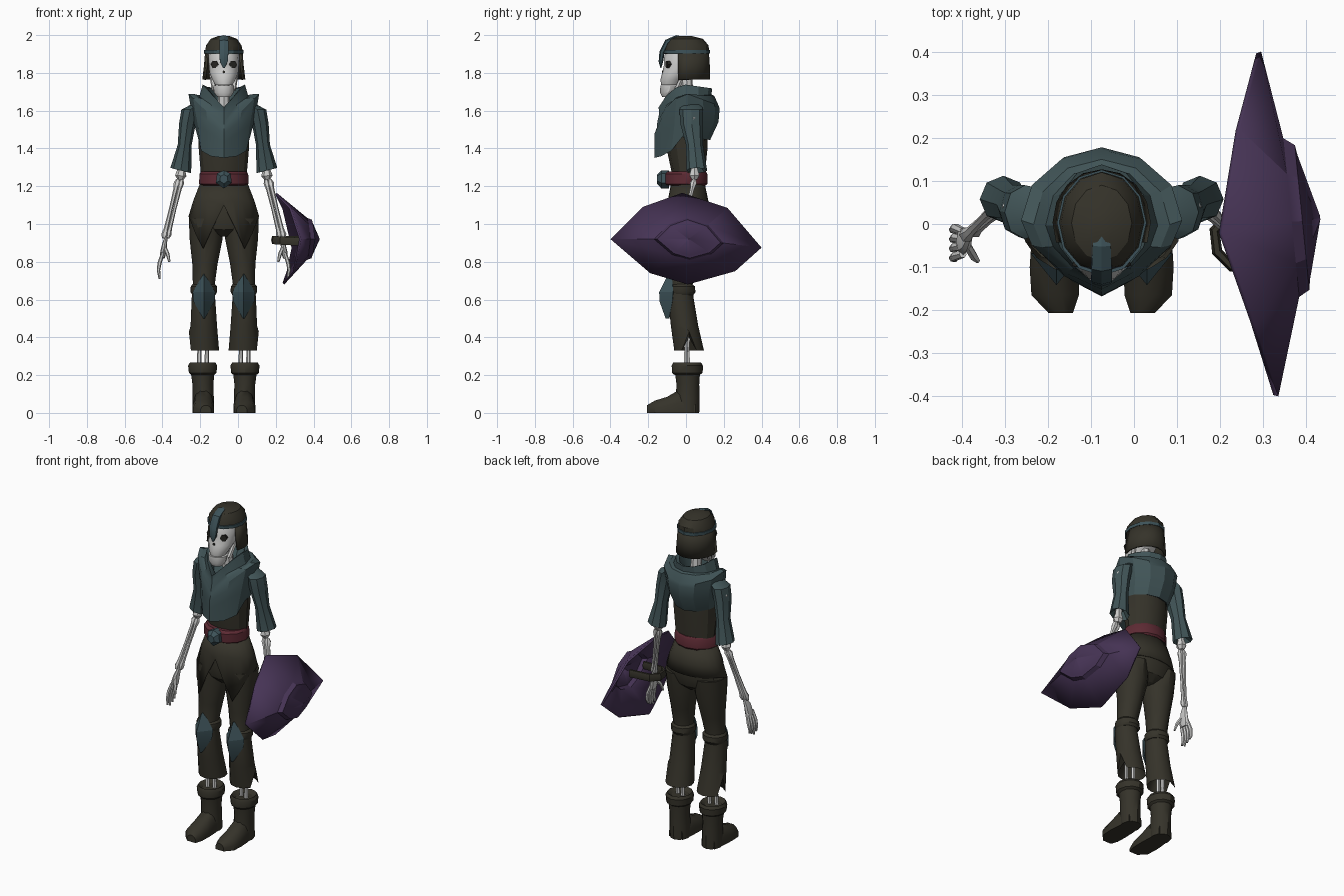
import bpy, bmesh, math
from mathutils import Vector

CX = -0.075  # body centre line


def material(name, rgb):
    m = bpy.data.materials.new(name)
    m.diffuse_color = (*rgb, 1)
    return m


BROWN = material("dark leather", (0.036, 0.033, 0.023))
TEAL = material("teal cloth", (0.053, 0.090, 0.096))
STEEL = material("blue steel", (0.047, 0.086, 0.100))
RED = material("red belt", (0.108, 0.023, 0.033))
PURPLE = material("purple shield", (0.062, 0.034, 0.092))
BONE = material("bone", (0.62, 0.62, 0.61))
BLACK = material("dark sockets", (0.018, 0.017, 0.014))


def ring(cx, y0, y1, z, rx, n=12, dz=None, point=0):
    """Horizontal ellipse starting at the front; dz(cos, sin, k) bends its height, point sharpens the front."""
    pts = []
    for k in range(n):
        a = 2 * math.pi * k / n - math.pi / 2
        c, s = math.cos(a), math.sin(a)
        sy = s + point * (abs(c) - 1 - s) if s < -.01 else s
        pts.append(Vector((cx + rx * c, (y0 + y1) / 2 + (y1 - y0) / 2 * sy,
                           z + (dz(c, s, k) if dz else 0))))
    return pts


def tube(pts, radii, n=6, ref=(0, 1, 0), flat=1.0):
    """Rings along a path."""
    pts = [Vector(p) for p in pts]
    rows = []
    for i, p in enumerate(pts):
        d = (pts[min(i + 1, len(pts) - 1)] - pts[max(i - 1, 0)]).normalized()
        u = d.cross(Vector(ref)).normalized()
        v = d.cross(u)
        rows.append([p + radii[i] * (math.cos(t) * u * flat + math.sin(t) * v)
                     for t in (2 * math.pi * k / n for k in range(n))])
    return rows


def bone(p, q, r):
    """Long bone with thicker ends."""
    p, q = Vector(p), Vector(q)
    return tube([p.lerp(q, t) for t in (0, .06, .16, .5, .84, .94, 1)],
                [r * f for f in (.8, 1.5, 1, .8, 1, 1.5, .8)])


def part(name, mat, lofts, mirror=False, closed=True, cap=True, thick=0, angle=32):
    """Skin every loft in one object, mirrored over the body if asked."""
    bm = bmesh.new()
    for rows in lofts:
        for sx in ((1, -1) if mirror else (1,)):
            vs = [[bm.verts.new((sx * p.x + CX, p.y, p.z)) for p in r] for r in rows]
            n = len(rows[0])
            for a, b in zip(vs, vs[1:]):
                for k in range(n if closed else n - 1):
                    j = (k + 1) % n
                    bm.faces.new((a[k], a[j], b[j], b[k]))
            if cap and closed:
                bm.faces.new(vs[0])
                bm.faces.new(vs[-1])
    bmesh.ops.remove_doubles(bm, verts=bm.verts, dist=1e-5)
    bmesh.ops.recalc_face_normals(bm, faces=bm.faces)
    me = bpy.data.meshes.new(name)
    bm.to_mesh(me)
    bm.free()
    me.materials.append(mat)
    ob = bpy.data.objects.new(name, me)
    bpy.context.collection.objects.link(ob)
    bpy.ops.object.select_all(action='DESELECT')
    ob.select_set(True)
    bpy.context.view_layer.objects.active = ob
    bpy.ops.object.shade_smooth_by_angle(angle=math.radians(angle))
    if thick:
        m = ob.modifiers.new("thickness", 'SOLIDIFY')
        m.thickness, m.offset = thick, -1
    return ob


# skull, jaw, neck
part("skull", BONE, [[ring(0, -.132, -.03, 1.735, .045), ring(0, -.135, -.01, 1.765, .062),
                      ring(0, -.126, .03, 1.80, .076), ring(0, -.116, .08, 1.845, .08),
                      ring(0, -.115, .10, 1.89, .083), ring(0, -.07, .07, 1.96, .06)]])
part("jaw", BONE, [[ring(0, -.125, -.07, 1.672, .034), ring(0, -.137, -.045, 1.695, .052),
                    ring(0, -.136, -.03, 1.732, .055)]])
part("jaw_hinge", BONE, [tube([(.05, -.05, 1.71), (.066, -.01, 1.80)], [.014, .012])], mirror=True)
part("neck", BONE, [tube([(0, .02, 1.5), (0, .0, 1.82)], [.032, .03], 8)])
part("eye_sockets", BLACK, [tube([(.034, -.06, 1.845), (.049, -.103, 1.845)], [.021, .021], 6,
                                 (0, 0, 1))], mirror=True)
part("nose_hole", BLACK, [tube([(0, -.11, 1.805), (0, -.128, 1.805)], [.008, .008], 5, (0, 0, 1))])

# helmet
part("helmet_dome", BROWN, [[ring(0, -.114, .122, 1.90, .102), ring(0, -.11, .12, 1.945, .094),
                             ring(0, -.085, .09, 1.98, .07), ring(0, -.045, .03, 1.995, .03)]])
arc = [math.radians(-22 + 224 * k / 10) for k in range(11)]
part("helmet_neck_guard", BROWN, [[[Vector((rx * math.cos(a), .003 + ry * math.sin(a), z)) for a in arc]
                                   for z, rx, ry in ((1.765, .114, .124), (1.84, .105, .123), (1.915, .099, .118))]],
     closed=False, thick=.012)
part("helmet_band", STEEL, [[ring(0, -.12, .126, z, .104) for z in (1.902, 1.92)]])
part("nose_guard", STEEL, [tube([(0, -.005, 1.982), (0, -.05, 1.988), (0, -.10, 1.965), (0, -.127, 1.91),
                                 (0, -.133, 1.86), (0, -.133, 1.825)],
                                [.016, .024, .027, .028, .024, .005], 6, (1, 0, 0), .5)], angle=25)


# mantle with folded collar, dipping to a crisp V at the front
def vee(front, back=0.0):
    return lambda c, s, k: front * (1 - abs(c)) if s < 0 else back * s


def hem_dip(c, s, k):
    return -.11 * (-s) ** .6 if s < -.01 else -.015 * max(s, 0)


part("mantle", TEAL, [[ring(0, -.13, .09, 1.48, .115, 12, hem_dip, .3),
                       ring(0, -.168, .128, 1.46, .138, 12, hem_dip, .3),
                       ring(0, -.168, .172, 1.54, .16, 12, vee(-.11), .35),
                       ring(0, -.166, .178, 1.61, .174, 12, vee(-.13), .35),
                       ring(0, -.155, .172, 1.688, .187, 12, vee(-.18, -.06), .4),
                       ring(0, -.152, .15, 1.688, .158, 12, vee(-.15, -.01), .4),
                       ring(0, -.142, .135, 1.675, .130, 12, vee(-.09, .01), .4),
                       ring(0, -.145, .138, 1.738, .112, 12, vee(-.12, -.02), .4),
                       ring(0, -.128, .115, 1.73, .095, 12, vee(-.12, -.02), .4),
                       ring(0, -.09, .08, 1.63, .06, 12, vee(-.04))]], angle=25)

# sleeves
part("sleeves", TEAL, [[ring(.13, -.02, .08, 1.64, .03, 8), ring(.178, -.035, .09, 1.605, .047, 8),
                        ring(.193, -.03, .09, 1.53, .044, 8), ring(.207, .0, .09, 1.42, .037, 8),
                        ring(.228, .003, .112, 1.283, .055, 8, lambda c, s, k: .014 * c),
                        ring(.222, .02, .08, 1.32, .03, 8)]], mirror=True)

# torso, belt, buckle
part("torso", BROWN, [[ring(0, -.07, .10, 1.18, .125), ring(0, -.075, .10, 1.27, .122),
                       ring(0, -.105, .115, 1.41, .134), ring(0, -.09, .11, 1.6, .13)]])
part("belt", RED, [[ring(0, -.10, .105, 1.203, .12), ring(0, -.118, .113, 1.213, .131),
                    ring(0, -.118, .113, 1.265, .129), ring(0, -.10, .105, 1.278, .12)]])
part("buckle", STEEL, [[[Vector((x * f, y, 1.238 + z * f)) for x, z in
                         ((0, -.05), (.042, -.02), (.036, .03), (0, .046), (-.036, .03), (-.042, -.02))]
                        for y, f in ((-.09, 1), (-.13, 1), (-.154, .5))]], angle=20)

# trousers: hips, legs flaring below the knee with an outer slit
part("hips", BROWN, [[ring(0, -.075, .095, 1.21, .125), ring(0, -.09, .115, 1.12, .16),
                      ring(0, -.10, .12, 1.03, .184), ring(0, -.085, .10, .97, .155),
                      ring(0, -.05, .06, .935, .04)]])
part("trouser_legs", BROWN, [[ring(.095, -.09, .112, 1.03, .09), ring(.094, -.09, .095, .92, .087),
                              ring(.1, -.083, .065, .79, .067),
                              ring(.106, -.078, .035, .68, .058),
                              ring(.108, -.095, .04, .61, .062), ring(.106, -.08, .065, .46, .07),
                              ring(.105, -.062, .095, .33, .08, 12,
                                   lambda c, s, k: .1 if k == 3 else 0),
                              ring(.105, -.03, .06, .40, .045)]], mirror=True)
HEM = [1.1, .985, .87, .95, 1.02, 1.04]
hem = lambda c, s, k: (HEM + [1.05] * 5)[min(k, 20 - k)]
part("tunic_skirt", BROWN, [[ring(0, -.08, .10, 1.21, .128, 20), ring(0, -.097, .119, 1.12, .163, 20, None, -.1),
                             ring(0, -.113, .125, 0, .187, 20, hem, -.3)]], cap=False, thick=.004)

# knee straps and guards
part("knee_straps", BROWN, [[ring(.106, -.08, .04, .625, .062), ring(.106, -.09, .05, .64, .070),
                             ring(.106, -.085, .047, .67, .069), ring(.106, -.07, .03, .685, .056)]],
     mirror=True)
part("knee_guards", STEEL, [[[Vector((.105 + w * x, yb + (yf - yb) * t, z)) for x, t in
                              ((-1, 0), (0, 1), (1, 0), (0, -.1))]
                             for z, w, yf, yb in ((.735, .004, -.094, -.075), (.64, .06, -.142, -.068),
                                                  (.59, .056, -.14, -.072), (.50, .004, -.108, -.09))]],
     mirror=True, angle=20)

# shin bones
part("shin_bones", BONE, [bone((x, y, .17), (x, y, .5), .013) for x, y in ((.13, .0), (.09, .01))],
     mirror=True)

# boots
part("boot_shafts", BROWN, [[ring(.108, -.055, .07, 0, .056), ring(.109, -.055, .072, .08, .056),
                             ring(.111, -.05, .07, .15, .055), ring(.112, -.06, .075, .225, .064)]],
     mirror=True)
part("boot_cuffs", BROWN, [[ring(.112, -.06, .07, .20, .06), ring(.112, -.073, .088, .212, .073),
                            ring(.112, -.076, .09, .25, .077), ring(.112, -.068, .08, .266, .068),
                            ring(.112, -.045, .055, .25, .045)]], mirror=True)
part("boot_feet", BROWN, [[[Vector((cx + w * x, y, h * t)) for x, t in
                            ((-1, 0), (1, 0), (1, .45), (.75, .8), (.3, 1), (-.3, 1), (-.75, .8), (-1, .45))]
                           for y, cx, w, h in ((.05, .108, .045, .08), (-.04, .108, .055, .12),
                                               (-.10, .109, .058, .085), (-.165, .108, .055, .065),
                                               (-.207, .095, .028, .04))]], mirror=True, angle=40)

# arms: upper arm, paired forearm bones, hand with five fingers
part("upper_arms", BONE, [bone((.2, .04, 1.58), (.23, .045, 1.235), .02)], mirror=True)
part("forearms", BONE, [bone((.222, .04, 1.235), (.298, -.02, .925), .011),
                        bone((.243, .045, 1.235), (.318, -.03, .925), .012)], mirror=True)
hand = [tube([(.306, -.02, .93), (.314, -.035, .89), (.322, -.04, .845), (.326, -.042, .82)],
             [.016, .027, .032, .026], 8, flat=.5)]
for i in range(4):
    y = -.075 + .022 * i
    tip = .71 + .012 * abs(i - 1)
    hand.append(tube([(.322, y * .8 - .01, .85), (.34, y, .795), (.346, y - .004, .755), (.34, y - .008, tip)],
                     [.009, .011, .009, .006]))
hand.append(tube([(.312, -.05, .875), (.297, -.075, .84), (.288, -.085, .80)], [.01, .01, .006]))
part("hands", BONE, hand, mirror=True)

# shield: bent diamond with a raised centre boss, hollow behind
rim = [Vector(p) for p in ((.205, -.02, 1.165), (.28, -.23, 1.09), (.335, -.40, .92), (.30, -.19, .74),
                           (.245, .01, .68), (.27, .26, .75), (.295, .40, .875), (.245, .22, 1.085))]


def inner(scale, x):
    return [Vector((x - .05 * p.y * scale * 2, .015 + p.y * scale, .92 + (p.z - .92) * scale)) for p in rim]


rows = [rim, inner(.46, .365), inner(.42, .390), inner(.36, .394), inner(.01, .432)]
part("shield", PURPLE, [[[p - Vector((CX, 0, 0)) for p in r] for r in rows]],
     cap=False, thick=.012, angle=22)

# arm strap
strap = tube([(.425, .04, .915), (.30, .025, .915), (.262, -.015, .915), (.268, -.065, .915),
              (.30, -.098, .912), (.435, -.11, .905)], [.025] * 6, 6, (0, 0, 1), .5)
part("arm_strap", BROWN, [strap])
